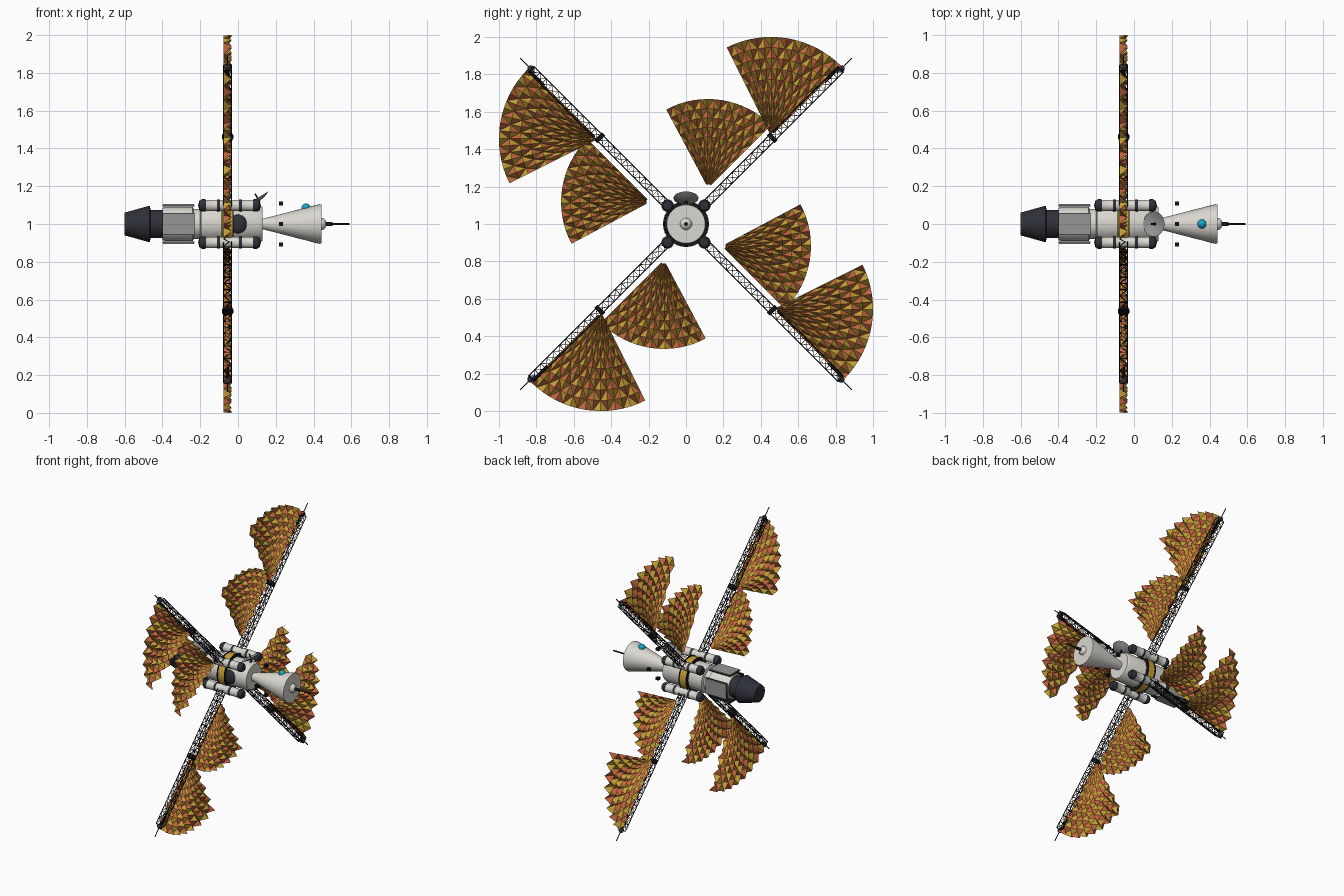
import bpy, bmesh, math
from mathutils import Vector, Matrix

if "Cube" in bpy.data.objects:
    bpy.data.objects.remove(bpy.data.objects["Cube"])

def mat(name, r, g, b):
    m = bpy.data.materials.new(name)
    m.diffuse_color = (r, g, b, 1)
    m.use_nodes = True
    m.node_tree.nodes["Principled BSDF"].inputs["Base Color"].default_value = m.diffuse_color
    return m

WHITE = mat("white", .70, .68, .63)
GREY = mat("grey", .30, .30, .30)
DARK = mat("charcoal", .028, .03, .04)
BLACK = mat("black", .008, .008, .01)
GOLD = mat("gold", .58, .36, .04)
RUST = mat("rust", .55, .14, .05)
CYAN = mat("cyan", .01, .38, .55)
C = Vector((0, 0, 1))  # hull axis runs along x through this point

def finish(name, bm, mats, smooth=True):
    bmesh.ops.recalc_face_normals(bm, faces=bm.faces)
    me = bpy.data.meshes.new(name)
    bm.to_mesh(me)
    bm.free()
    for m in mats:
        me.materials.append(m)
    ob = bpy.data.objects.new(name, me)
    bpy.context.collection.objects.link(ob)
    if smooth:
        bpy.ops.object.select_all(action='DESELECT')
        ob.select_set(True)
        bpy.context.view_layer.objects.active = ob
        bpy.ops.object.shade_smooth_by_angle(angle=math.radians(35))
    return ob

def lathe(name, prof, mats, idx=None, y=0, z=0, n=32):
    """Spin (x, radius) points round the x axis; idx gives a material per band."""
    bm = bmesh.new()
    rings = []
    for x, r in prof:
        if r == 0:
            rings.append([bm.verts.new((x, y, 1 + z))])
        else:
            rings.append([bm.verts.new((x, y + r * math.cos(2 * math.pi * k / n),
                          1 + z + r * math.sin(2 * math.pi * k / n))) for k in range(n)])
    for s, (a, b) in enumerate(zip(rings, rings[1:])):
        for k in range(n):
            j = (k + 1) % n
            vs = [a[k % len(a)], a[j % len(a)], b[j % len(b)], b[k % len(b)]]
            f = bm.faces.new(list(dict.fromkeys(vs)))
            f.material_index = idx[s] if idx else 0
    return finish(name, bm, mats)

def rod(bm, a, b, r, n=4):
    a, b = Vector(a), Vector(b)
    q = (b - a).to_track_quat('Z', 'Y').to_matrix().to_4x4()
    bmesh.ops.create_cone(bm, cap_ends=True, segments=n, radius1=r, radius2=r,
                          depth=(b - a).length, matrix=Matrix.Translation((a + b) / 2) @ q)

def ball(name, loc, scale, m):
    bm = bmesh.new()
    bmesh.ops.create_uvsphere(bm, u_segments=20, v_segments=12, radius=1,
        matrix=Matrix.Translation(loc) @ Matrix.Diagonal((*scale, 1)))
    return finish(name, bm, [m])

def box(name, loc, size, m, quarter=0):
    bm = bmesh.new()
    bmesh.ops.create_cube(bm, size=1, matrix=Matrix.Translation(loc) @ Matrix.Diagonal((*size, 1)))
    spin(bm, quarter)
    return finish(name, bm, [m], False)

def spin(bm, quarter):
    bmesh.ops.rotate(bm, verts=bm.verts, cent=C, matrix=Matrix.Rotation(math.pi / 2 * quarter, 3, 'X'))

# ---- hull ----
lathe("engine_section", [(-.6, 0), (-.6, .06), (-.468, .097), (-.462, .075), (-.4, .075), (-.4, 0)], [DARK])
lathe("service_hull", [(-.4, 0), (-.4, .085), (-.385, .09), (-.24, .09), (-.235, .08), (-.2, .08), (-.195, .1),
      (.11, .1), (.13, .09), (.13, 0)], [WHITE])
lathe("gold_collar", [(-.085, .1), (-.085, .118), (-.03, .118), (-.03, .1)], [GOLD])
for x in (-.088, -.03):
    lathe("collar_rim", [(x, .1), (x, .123), (x + .006, .123), (x + .006, .1)], [BLACK])
lathe("crew_cone", [(.12, 0), (.12, .03), (.14, .03), (.43, .105), (.442, .103), (.442, 0)], [WHITE])
lathe("docking_dome", [(.44, .032), (.452, .03), (.463, .02), (.47, 0)], [WHITE])
lathe("probe", [(.46, 0), (.46, .01), (.5, .01), (.5, .005), (.59, .005), (.59, 0)], [BLACK], n=12)
ball("blue_dome", (.36, 0, 1.085), (.024, .024, .024), CYAN)
ball("side_hatch", (0, -.093, 1), (.048, .022, .05), DARK)

# ---- dish antenna ----
bm = bmesh.new()
rings = []
for r, h in ((.002, -.014), (.022, -.012), (.045, -.006), (.067, .004)):
    rings.append([bm.verts.new((r * math.cos(k * math.pi / 12), r * math.sin(k * math.pi / 12), h)) for k in range(24)])
for a, b in zip(rings, rings[1:]):
    for k in range(24):
        bm.faces.new((a[k], a[(k + 1) % 24], b[(k + 1) % 24], b[k]))
bm.faces.new(rings[0])
bm.transform(Matrix.Translation((.107, 0, 1.135)) @ Matrix.Rotation(math.radians(-32), 4, 'Y'))
finish("dish", bm, [GREY])
bm = bmesh.new()
rod(bm, (.112, 0, 1.123), (.09, 0, 1.16), .004, 8)
rod(bm, (.1, 0, 1.09), (.112, 0, 1.125), .007, 8)
finish("dish_feed", bm, [BLACK])

# ---- four-fold fittings: radiator plates, thruster blocks, tanks ----
for q in range(4):
    box("radiator_plate", (-.315, 0, 1.102), (.165, .11, .007), GREY, q)
    box("radiator_frame", (-.315, 0, 1.096), (.172, .117, .006), BLACK, q)
    box("thruster_block", (.228, 0, 1.108), (.022, .022, .02), BLACK, q)
    a = math.pi / 4 + q * math.pi / 2
    y, z = .139 * math.cos(a), .139 * math.sin(a)
    for x0, s in ((-.045, -1), (-.045, 1)):
        pr = [(.0, 0), (.0, .026), (.02, .03), (.05, .03), (.055, .032), (.062, .032), (.067, .03),
              (.125, .03), (.13, .033), (.145, .033), (.16, .024), (.166, 0)]
        lathe("tank", [(x0 + s * x, r) for x, r in pr], [WHITE, DARK],
              [0, 0, 0, 1, 1, 1, 0, 1, 1, 1, 1], y, z, 20)

# ---- truss arms ----
D = Vector((0, 1, 1)).normalized()    # along the arm
N = Vector((0, -1, 1)).normalized()   # across the arm
X = Vector((1, 0, 0))
R0, R1, BAYS, H, XC = .14, 1.17, 22, .021, -.055

def on_arm(r, u, v):
    return C + D * r + N * u + X * (XC + v)

CORNERS = [(-H, -H), (H, -H), (H, H), (-H, H)]
for q in range(4):
    bm = bmesh.new()
    for c in CORNERS:
        rod(bm, on_arm(R0, *c), on_arm(R1, *c), .0032)
    for i in range(BAYS + 1):
        r = R0 + (R1 - R0) * i / BAYS
        r2 = r + (R1 - R0) / BAYS
        for k in range(4):
            a, b = CORNERS[k], CORNERS[(k + 1) % 4]
            if i % 2:
                a, b = b, a
            rod(bm, on_arm(r, *a), on_arm(r, *b), .002, 3)
            if i < BAYS:
                rod(bm, on_arm(r, *a), on_arm(r2, *b), .002, 3)
    rod(bm, on_arm(.64, 0, 0), on_arm(.665, 0, 0), .03, 8)     # mid joint
    rod(bm, on_arm(1.06, .012, 0), on_arm(1.17, .012, 0), .007, 6)
    rod(bm, on_arm(1.15, 0, 0), on_arm(1.255, 0, 0), .003, 6)  # tip spike
    spin(bm, q)
    finish("truss_arm", bm, [BLACK], False)
    tip = Matrix.Rotation(math.pi / 2 * q, 3, 'X') @ (D * 1.175)
    ball("tip_node", C + tip + X * XC, (.018, .018, .018), DARK)

# ---- pleated solar fans, two on each arm ----
def fan(name, py, pz, radius, a0, a1, q, cols=16, rows=9):
    bm = bmesh.new()
    g = []
    for j in range(rows + 1):
        r = .02 + (radius - .02) * j / rows
        depth = .022 * min(1, .35 + r / radius)
        row = []
        for i in range(cols + 1):
            a = math.radians(a0 + (a1 - a0) * i / cols)
            x = XC + (depth if (i + j) % 2 else -depth)
            row.append(bm.verts.new((x, py + r * math.cos(a), 1 + pz + r * math.sin(a))))
        g.append(row)
    for j in range(rows):
        for i in range(cols):
            p = [g[j][i], g[j][i + 1], g[j + 1][i + 1], g[j + 1][i]]
            if (i + j) % 2:
                p = p[1:] + p[:1]
            for t, tri in enumerate(((p[0], p[1], p[2]), (p[0], p[2], p[3]))):
                f = bm.faces.new(tri)
                f.material_index = (t + i // 2 + j) % 2
    spin(bm, q)
    finish(name, bm, [GOLD, RUST], False)

for q in range(4):
    fan("outer_solar_fan", .455, .47, .53, 45, 116.6, q)
    fan("inner_solar_fan", .118, .192, .476, 45, 118, q)
